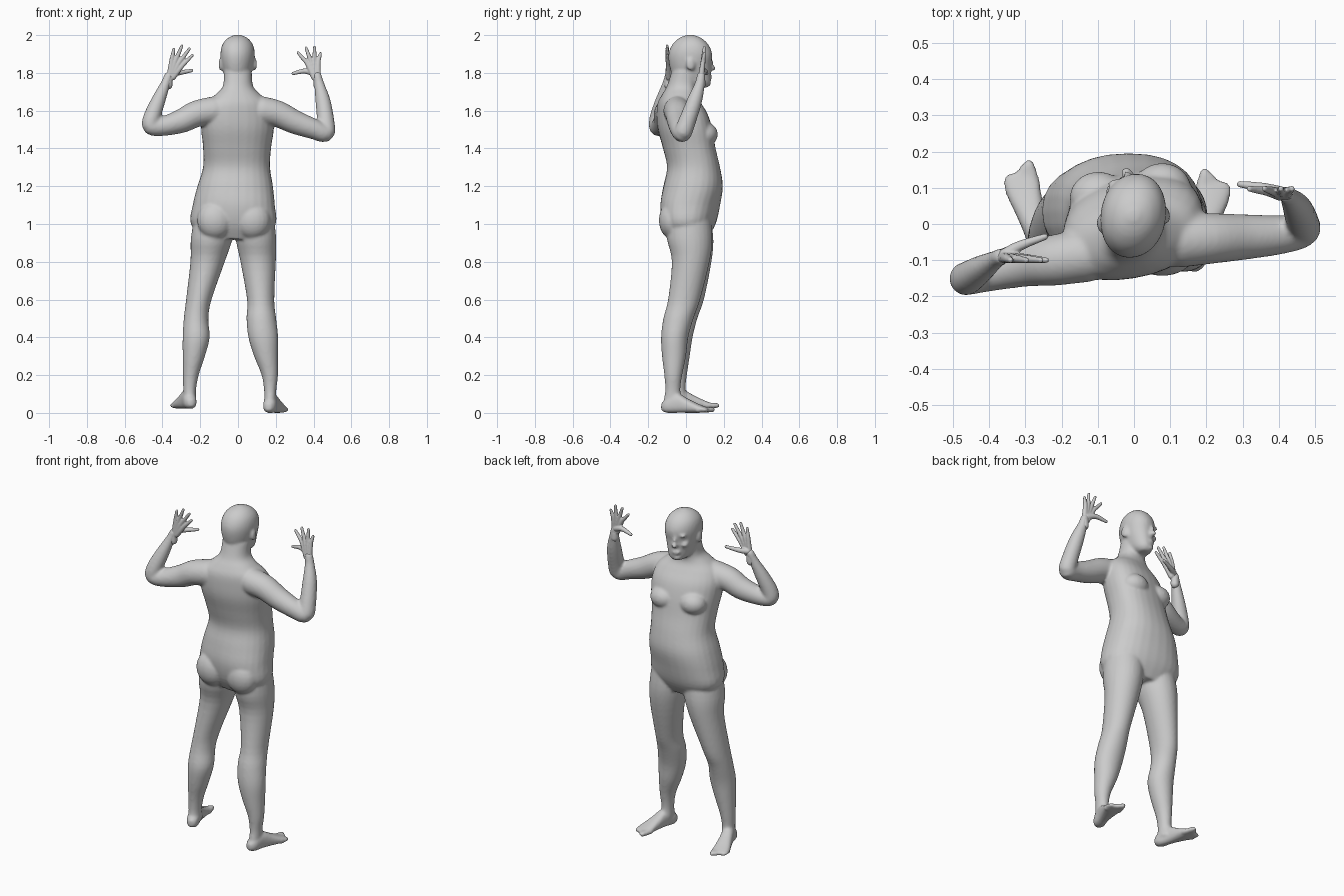
import bpy, bmesh, math
from mathutils import Vector, Matrix

SIDES = 28


def refine(rows, steps=4):
    """Catmull-Rom interpolation through tuples of numbers."""
    out = []
    for i in range(len(rows) - 1):
        a, b, c, d = (rows[max(i - 1, 0)], rows[i], rows[i + 1], rows[min(i + 2, len(rows) - 1)])
        for s in range(steps):
            t = s / steps
            out.append(tuple(0.5 * (2 * q + (r - p) * t + (2 * p - 5 * q + 4 * r - w) * t * t
                                    + (3 * q - p - 3 * r + w) * t ** 3)
                             for p, q, r, w in zip(a, b, c, d)))
    return out + [tuple(rows[-1])]


def skin(bm, rings):
    """Close a stack of rings into a capped solid."""
    loops = [[bm.verts.new(p) for p in ring] for ring in rings]
    n = len(loops[0])
    faces = []
    for a, b in zip(loops, loops[1:]):
        for i in range(n):
            j = (i + 1) % n
            faces.append(bm.faces.new((a[i], a[j], b[j], b[i])))
    faces += [bm.faces.new(loops[0][::-1]), bm.faces.new(loops[-1])]
    bmesh.ops.recalc_face_normals(bm, faces=faces)


def oval(c, u, v, power=2.0):
    pts = []
    for i in range(SIDES):
        a = math.tau * i / SIDES
        ca, sa = math.cos(a), math.sin(a)
        pts.append(c + u * math.copysign(abs(ca) ** (2 / power), ca)
                   + v * math.copysign(abs(sa) ** (2 / power), sa))
    return pts


def stack(bm, rows, power=2.0):
    """Horizontal rings: z, x0, x1, y0, y1, twist (y shift per x)."""
    rings = []
    for z, x0, x1, y0, y1, k in refine(rows):
        c = Vector(((x0 + x1) / 2, (y0 + y1) / 2, z))
        rings.append(oval(c, Vector(((x1 - x0) / 2, k * (x1 - x0) / 2, 0)),
                          Vector((0, (y1 - y0) / 2, 0)), power))
    skin(bm, rings)


def tube(bm, pts, steps=4):
    """Round tube along x, y, z, radius points with rounded ends."""
    pts = refine(pts, steps)
    pos = [Vector(p[:3]) for p in pts]
    rings = []
    for i, p in enumerate(pos):
        d = (pos[min(i + 1, len(pos) - 1)] - pos[max(i - 1, 0)]).normalized()
        u = d.cross(Vector((0, 1, 0))).normalized()
        rings.append(oval(p, u * pts[i][3], d.cross(u) * pts[i][3]))
    skin(bm, rings)
    for p in (pts[0], pts[-1]):
        ball(bm, p[:3], (p[3],) * 3)


def ball(bm, loc, size, rot=0):
    m = Matrix.Translation(loc) @ Matrix.Rotation(rot, 4, 'Z') @ Matrix.Diagonal((*size, 1))
    bmesh.ops.create_uvsphere(bm, u_segments=20, v_segments=12, radius=1, matrix=m)


def fuse(bm, name, voxel, smooth):
    """Turn overlapping solids into one smooth skin."""
    me = bpy.data.meshes.new(name)
    bm.to_mesh(me)
    bm.free()
    ob = bpy.data.objects.new(name, me)
    bpy.context.collection.objects.link(ob)
    r = ob.modifiers.new("fuse", 'REMESH')
    r.mode = 'VOXEL'
    r.voxel_size = voxel
    r.use_smooth_shade = True
    s = ob.modifiers.new("soften", 'SMOOTH')
    s.factor = 0.5
    s.iterations = smooth
    bpy.ops.object.select_all(action='DESELECT')
    ob.select_set(True)
    bpy.context.view_layer.objects.active = ob
    bpy.ops.object.convert(target='MESH')
    return ob


body = bmesh.new()

# torso and neck
stack(body, [(.92, -.17, .13, -.08, .11, -.08), (1.0, -.25, .20, -.12, .155, -.08),
             (1.1, -.24, .195, -.135, .18, -.06), (1.2, -.215, .185, -.12, .195, 0),
             (1.3, -.185, .17, -.10, .18, .05), (1.4, -.185, .175, -.12, .155, .1),
             (1.5, -.195, .19, -.145, .135, .14), (1.58, -.195, .19, -.15, .11, .16),
             (1.64, -.17, .17, -.145, .075, .16), (1.685, -.12, .12, -.125, .05, .14),
             (1.73, -.08, .08, -.10, .05, .12), (1.81, -.075, .073, -.075, .06, .12)], 2.3)
for s in (-1, 1):
    ball(body, (s * .088 - .01, .085 + .012 * s, 1.475), (.08, .072, .065))   # chest
    ball(body, (-.022 + s * .1, -.072, 1.02), (.095, .072, .1))               # buttocks

# legs
stack(body, [(1.04, -.23, -.02, -.09, .13, 0), (.92, -.25, -.03, -.10, .145, 0),
             (.8, -.252, -.07, -.072, .135, 0), (.6, -.275, -.14, -.08, .095, 0),
             (.5, -.287, -.157, -.09, .06, 0), (.4, -.293, -.15, -.11, .035, 0),
             (.3, -.293, -.175, -.105, .02, 0), (.2, -.292, -.208, -.09, .005, 0),
             (.12, -.29, -.222, -.085, -.003, 0), (.06, -.287, -.22, -.095, .01, 0)])
stack(body, [(1.04, -.02, .19, -.1, .13, 0), (.92, -.012, .202, -.1, .14, 0),
             (.8, .013, .2, -.075, .125, 0), (.6, .048, .192, -.095, .075, 0),
             (.5, .045, .202, -.12, .04, 0), (.4, .055, .213, -.132, .012, 0),
             (.3, .085, .213, -.127, 0, 0), (.2, .125, .212, -.115, -.02, 0),
             (.12, .138, .203, -.11, -.03, 0), (.06, .138, .202, -.12, -.02, 0)])

# feet with toes: heel, toe direction, sole height, side of the big toe
FOOT = [(0, .016, .012, .05), (.03, .034, 0, .075), (.09, .034, 0, .1), (.15, .04, 0, .072),
        (.2, .047, 0, .048), (.235, .048, .002, .034), (.262, .04, .005, .024)]
for heel, toe, sole, inner in (((-.242, -.105), (-.085, .265), .022, 1),
                               ((.157, -.13), (.078, .275), .0, -1)):
    d = Vector((*toe, 0)).normalized()
    side = Vector((d.y, -d.x, 0)) * inner
    o = Vector((*heel, sole))
    skin(body, [oval(o + d * t + Vector((0, 0, (a + b) / 2)), side * w,
                     Vector((0, 0, (b - a) / 2)), 2.5) for t, w, a, b in refine(FOOT)])
    for i in range(5):
        r = .015 - .0012 * i
        p = o + side * (.037 - .019 * i)
        tip = .285 - .007 * i - .002 * i * i
        tube(body, [(*(p + d * t + Vector((0, 0, r + .002))), r) for t in (.21, tip - r)])

# arms
tube(body, [(-.13, -.085, 1.6, .075), (-.22, -.10, 1.583, .07), (-.3, -.11, 1.545, .063),
            (-.40, -.135, 1.517, .051), (-.46, -.15, 1.518, .046), (-.456, -.147, 1.565, .045),
            (-.423, -.125, 1.65, .038), (-.385, -.10, 1.74, .026), (-.367, -.09, 1.785, .023)])
tube(body, [(.13, -.045, 1.6, .075), (.21, -.04, 1.583, .07), (.3, -.036, 1.54, .063),
            (.4, -.03, 1.503, .054), (.462, -.018, 1.482, .048), (.465, .003, 1.535, .046),
            (.45, .045, 1.65, .04), (.43, .073, 1.74, .027), (.42, .08, 1.785, .023)])

# head
stack(body, [(1.722, -.035, .025, .05, .112, .1), (1.745, -.058, .05, -.02, .13, .12),
             (1.79, -.074, .068, -.07, .132, .12), (1.84, -.087, .082, -.088, .132, .12),
             (1.90, -.093, .089, -.092, .138, .12), (1.95, -.083, .079, -.072, .118, .12),
             (1.985, -.053, .05, -.035, .08, .12), (2.002, -.015, .012, .01, .035, .12)], 2.1)
turn = .14


def face_part(x, y, z, size):
    p = Matrix.Rotation(turn, 3, 'Z') @ Vector((x, y, z))
    ball(body, p, size, turn)


# facial features and ears
face_part(0, .138, 1.825, (.017, .022, .014))
face_part(0, .13, 1.85, (.01, .018, .032))
face_part(0, .126, 1.782, (.027, .014, .007))
face_part(0, .126, 1.772, (.023, .013, .007))
face_part(0, .115, 1.745, (.026, .018, .018))
for s in (-1, 1):
    face_part(s * .034, .115, 1.883, (.026, .018, .008))
    face_part(s * .042, .093, 1.825, (.025, .028, .02))
    face_part(s * .092, .012, 1.845, (.01, .024, .034))
fuse(body, "body", .008, 6)

# hands: wrist, then knuckle x, z and tip x, z of each finger, then thumb path
HANDS = {
    "left_hand": ((-.37, -.092, 1.765), -.095, -.10,
                  [(-.297, 1.837, -.242, 1.893), (-.315, 1.849, -.257, 1.928),
                   (-.333, 1.858, -.297, 1.943), (-.351, 1.866, -.34, 1.925)],
                  [(-.355, -.085, 1.795), (-.315, -.06, 1.80), (-.245, -.035, 1.812)]),
    "right_hand": ((.422, .08, 1.765), .09, .097,
                   [(.367, 1.85, .318, 1.907), (.386, 1.859, .36, 1.933),
                    (.406, 1.862, .405, 1.936), (.425, 1.857, .436, 1.903)],
                   [(.41, .085, 1.795), (.355, .1, 1.81), (.292, .11, 1.797)]),
}
for name, (wrist, ky, ty, fingers, thumb) in HANDS.items():
    bm = bmesh.new()
    w = Vector(wrist)
    tube(bm, [(w.x, w.y, w.z - .03, .023), (*w, .022), (w.x, w.y, w.z + .02, .018)])
    for i, (kx, kz, tx, tz) in enumerate(fingers):
        k, t = Vector((kx, ky, kz)), Vector((tx, ty, tz))
        base = w + Vector(((kx - w.x) * .35, 0, .012))
        tube(bm, [(*base, .016), (*k, .0125), (*k.lerp(t, .5), .0105), (*t, .008)])
    tube(bm, [(*p, r) for p, r in zip(thumb, (.018, .014, .009))])
    fuse(bm, name, .004, 3)
